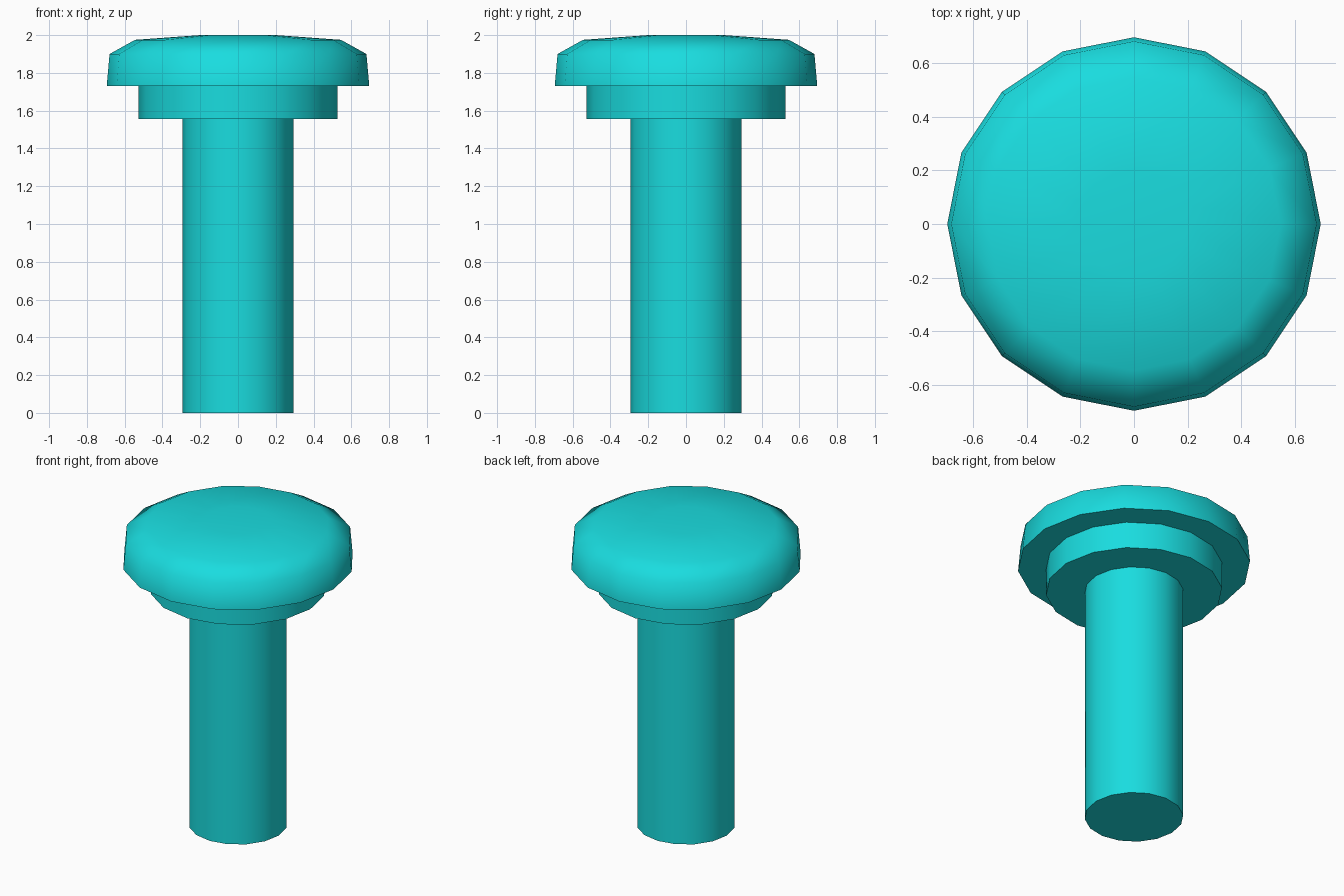
import bpy, bmesh, math

if "Cube" in bpy.data.objects:
    bpy.data.objects.remove(bpy.data.objects["Cube"])

SIDES = 16
teal = bpy.data.materials.new("teal")
teal.diffuse_color = (0.01, 0.72, 0.74, 1)
teal.use_nodes = True
teal.node_tree.nodes["Principled BSDF"].inputs["Base Color"].default_value = teal.diffuse_color


def lathe(name, profile):
    """Revolve an (r, z) profile, listed bottom to top, about z."""
    bm = bmesh.new()
    rings = []
    for r, z in profile:
        if r == 0:
            rings.append([bm.verts.new((0, 0, z))] * SIDES)
        else:
            rings.append([bm.verts.new((r * math.cos(i * math.tau / SIDES),
                                        r * math.sin(i * math.tau / SIDES), z))
                          for i in range(SIDES)])
    for a, b in zip(rings, rings[1:]):
        for i in range(SIDES):
            j = (i + 1) % SIDES
            corners = dict.fromkeys((a[i], a[j], b[j], b[i]))
            bm.faces.new(list(corners))
    mesh = bpy.data.meshes.new(name)
    bm.to_mesh(mesh)
    bm.free()
    mesh.materials.append(teal)
    ob = bpy.data.objects.new(name, mesh)
    bpy.context.collection.objects.link(ob)
    bpy.ops.object.select_all(action='DESELECT')
    ob.select_set(True)
    bpy.context.view_layer.objects.active = ob
    bpy.ops.object.shade_smooth_by_angle(angle=math.radians(62))
    return ob


# Straight pin with a flat bottom
lathe("shaft", [(0, 0), (0.295, 0), (0.295, 1.555)])
# Stepped collar under the head
lathe("collar", [(0.295, 1.555), (0.527, 1.555), (0.527, 1.73)])
# Wide, softly domed head
lathe("head", [(0.527, 1.73), (0.695, 1.73), (0.68, 1.90),
               (0.545, 1.975), (0.2, 2.0), (0, 2.0)])
